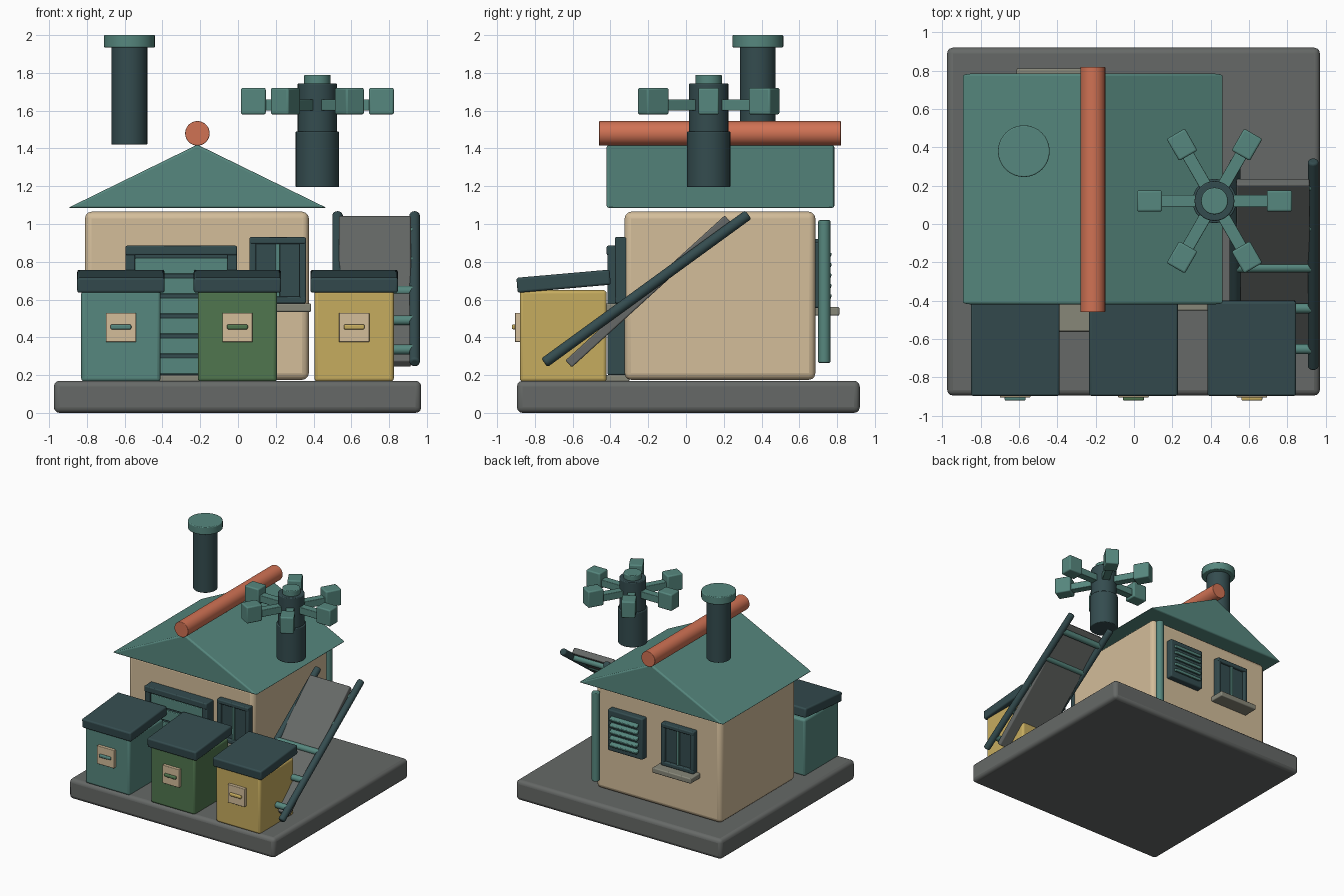
import bpy, bmesh, math
from mathutils import Vector, Matrix

old = bpy.data.objects.get("Cube")
if old:
    bpy.data.objects.remove(old, do_unlink=True)


def material(name, rgb):
    m = bpy.data.materials.new(name)
    m.use_nodes = True
    lin = [(c / 255 / 12.92 if c < 11 else ((c / 255 + 0.055) / 1.055) ** 2.4) for c in rgb]
    m.diffuse_color = (*lin, 1)
    m.node_tree.nodes["Principled BSDF"].inputs["Base Color"].default_value = (*lin, 1)
    return m


TEAL = material("teal", (86, 135, 126))
DARK = material("dark_slate", (52, 76, 79))
BEIGE = material("beige", (211, 189, 154))
ORANGE = material("terracotta", (208, 114, 84))
GREEN = material("green", (80, 118, 78))
YELLOW = material("yellow", (198, 172, 95))
GREY = material("grey", (102, 105, 103))
STONE = material("stone", (135, 135, 121))


def finish(name, bm, mat, bevel=0.0, matrix=None):
    """Turn a bmesh into an object with an optional rounded edge."""
    bmesh.ops.recalc_face_normals(bm, faces=bm.faces)
    mesh = bpy.data.meshes.new(name)
    bm.to_mesh(mesh)
    bm.free()
    mesh.materials.append(mat)
    ob = bpy.data.objects.new(name, mesh)
    bpy.context.collection.objects.link(ob)
    if matrix:
        ob.matrix_world = matrix
    if bevel:
        mod = ob.modifiers.new("rounded_edges", 'BEVEL')
        mod.width = bevel
        mod.segments = 3
        mod.limit_method = 'ANGLE'
        mod.angle_limit = math.radians(35)
    bpy.ops.object.select_all(action='DESELECT')
    ob.select_set(True)
    bpy.context.view_layer.objects.active = ob
    bpy.ops.object.shade_smooth_by_angle(angle=math.radians(35))
    return ob


def box(name, x, y, z, mat, bevel=0.008, matrix=None):
    """Box from (min, max) ranges, optionally moved by a matrix."""
    bm = bmesh.new()
    bmesh.ops.create_cube(bm, size=1)
    for v in bm.verts:
        v.co = [(lo + hi) / 2 + c * (hi - lo) for c, (lo, hi) in zip(v.co, (x, y, z))]
    return finish(name, bm, mat, bevel, matrix)


def rod(name, a, b, r, mat, bevel=0.006):
    """Cylinder between two points."""
    a, b = Vector(a), Vector(b)
    bm = bmesh.new()
    bmesh.ops.create_cone(bm, cap_ends=True, segments=32, radius1=r, radius2=r, depth=(b - a).length)
    turn = (b - a).to_track_quat('Z', 'Y').to_matrix().to_4x4()
    return finish(name, bm, mat, bevel, Matrix.Translation((a + b) / 2) @ turn)


def span(c, w):
    return (c - w / 2, c + w / 2)


# Base and house
box("base_slab", (-0.975, 0.97), (-0.895, 0.92), (0, 0.17), GREY, 0.03)
box("house_walls", (-0.81, 0.375), (-0.325, 0.685), (0.175, 1.065), BEIGE, 0.035)

# Gabled roof: triangle extruded along y
bm = bmesh.new()
gable = bm.faces.new([bm.verts.new(p) for p in
                      ((-0.9, -0.42, 1.085), (0.47, -0.42, 1.085), (-0.215, -0.42, 1.42))])
out = bmesh.ops.extrude_face_region(bm, geom=[gable])
bmesh.ops.translate(bm, vec=(0, 1.205, 0), verts=[g for g in out["geom"] if isinstance(g, bmesh.types.BMVert)])
finish("roof", bm, TEAL, 0.012)
rod("roof_ridge", (-0.215, -0.46, 1.48), (-0.215, 0.82, 1.48), 0.065, ORANGE, 0.004)

# Chimney
rod("chimney_shaft", (-0.575, 0.38, 1.42), (-0.575, 0.38, 1.95), 0.095, DARK)
rod("chimney_cap", (-0.575, 0.38, 1.935), (-0.575, 0.38, 2.0), 0.135, TEAL)

# Spinner with six paddles
SX, SY = 0.42, 0.12
rod("spinner_post", (SX, SY, 1.195), (SX, SY, 1.49), 0.115, DARK)
rod("spinner_hub", (SX, SY, 1.485), (SX, SY, 1.745), 0.104, DARK)
rod("spinner_cap", (SX, SY, 1.735), (SX, SY, 1.79), 0.07, TEAL)
for i in range(6):
    m = Matrix.Translation((SX, SY, 0)) @ Matrix.Rotation(math.radians(60 * i), 4, 'Z')
    box(f"spinner_arm_{i + 1}", (0.07, 0.29), (-0.032, 0.032), (1.6, 1.66), TEAL, 0.005, m)
    box(f"spinner_paddle_{i + 1}", (0.273, 0.405), (-0.055, 0.055), (1.58, 1.72), TEAL, 0.01, m)

# Bins with sloping lids, label plates and handles
for name, x, mat in (("left_bin", -0.62, TEAL), ("middle_bin", -0.003, GREEN), ("right_bin", 0.615, YELLOW)):
    box(name + "_body", span(x, 0.42), (-0.88, -0.42), (0.165, 0.65), mat, 0.018)
    tilt = Matrix.Translation((x, -0.648, 0.697)) @ Matrix.Rotation(math.radians(5), 4, 'X')
    box(name + "_lid", span(0, 0.463), span(0, 0.495), span(0, 0.08), DARK, 0.012, tilt)
    box(name + "_plate", span(x, 0.16), (-0.905, -0.87), (0.375, 0.53), BEIGE, 0.004)
    box(name + "_handle", span(x, 0.11), (-0.922, -0.9), span(0.455, 0.026), mat, 0.008)

# Garage door: dark frame with teal slats, and a doorstep
box("door_backing", (-0.58, -0.02), (-0.38, -0.3), (0.2, 0.87), DARK)
for side, x in (("left", -0.57), ("right", -0.03)):
    box(f"door_{side}_jamb", span(x, 0.05), (-0.415, -0.32), (0.2, 0.88), DARK)
box("door_lintel", (-0.595, -0.005), (-0.42, -0.32), (0.835, 0.885), DARK)
for i in range(6):
    z = 0.205 + 0.106 * i
    box(f"door_slat_{i + 1}", (-0.545, -0.055), (-0.4, -0.36), (z, z + 0.085), TEAL, 0.006)
box("doorstep", (-0.56, -0.04), (-0.56, -0.3), (0.165, 0.2), STONE)


def window(name, x, w, z0, z1, wall, out):
    """Framed window with mullion and sill; out is the outward y direction."""
    def depth(near, far):
        return sorted((wall + out * near, wall + out * far))
    box(name + "_pane", span(x, w - 0.02), depth(-0.02, 0.03), (z0, z1 - 0.01), DARK, 0)
    for side in (-1, 1):
        box(f"{name}_stile_{side}", span(x + side * (w / 2 - 0.0175), 0.035), depth(-0.02, 0.05), (z0, z1), DARK)
        box(f"{name}_rail_{side}", span(x, w),
            depth(-0.02, 0.052), span((z0 + z1) / 2 + side * ((z1 - z0) / 2 - 0.0175), 0.035), DARK)
    box(name + "_mullion", span(x, 0.024), depth(0.02, 0.044), (z0 + 0.03, z1 - 0.03), TEAL, 0.004)
    box(name + "_sill", span(x, w + 0.055), depth(-0.02, 0.127), (z0 - 0.045, z0), STONE)


window("front_window", 0.21, 0.3, 0.58, 0.93, -0.325, -1)
window("back_window", -0.43, 0.31, 0.56, 0.92, 0.685, 1)

# Louvred vent at the back
box("vent_frame", span(0.06, 0.33), (0.66, 0.74), (0.555, 0.905), DARK, 0.01)
for i in range(5):
    m = Matrix.Translation((0.06, 0.75, 0.62 + 0.055 * i)) @ Matrix.Rotation(math.radians(-20), 4, 'X')
    box(f"vent_slat_{i + 1}", span(0, 0.26), span(0, 0.04), span(0, 0.025), TEAL, 0.006, m)

# Drainpipe at the back corner
rod("drainpipe", (0.34, 0.732, 0.265), (0.34, 0.732, 1.02), 0.032, TEAL)

# Sloping ramp: rails, rungs and belt
LOW, HIGH = Vector((0, -0.75, 0.265)), Vector((0, 0.33, 1.05))
for side, x in (("left", 0.935), ("right", 0.527)):
    off = Vector((x, 0, 0))
    rod(f"ramp_{side}_rail", LOW + off, HIGH + off, 0.028, DARK, 0.012)
for i in range(5):
    p = LOW.lerp(HIGH, 0.09 + 0.197 * i)
    rod(f"ramp_rung_{i + 1}", p + Vector((0.53, 0, 0)), p + Vector((0.93, 0, 0)), 0.026, TEAL, 0)
slope = Matrix.Translation((0.725, -0.2, 0.643)) @ Matrix.Rotation(math.radians(42.3), 4, 'X')
box("ramp_belt", span(0, 0.38), span(0, 1.14), span(0, 0.05), GREY, 0.008, slope)
